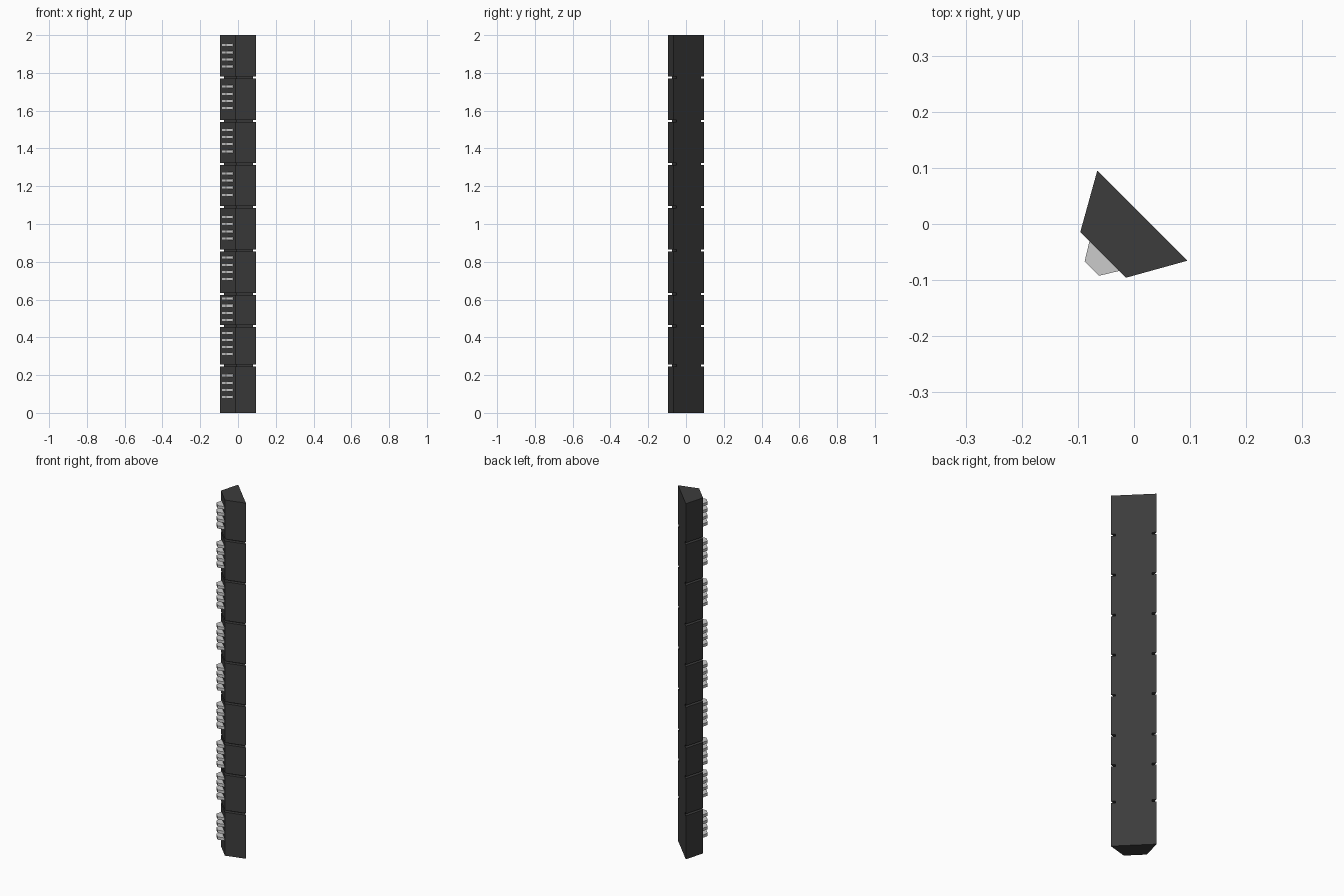
import bpy
import bmesh
from math import sqrt

if "Cube" in bpy.data.objects:
    bpy.data.objects.remove(bpy.data.objects["Cube"])


def to_world(t, n, z):
    # t runs along the wide faces, n points diagonally out toward front-left
    return ((t - n) / sqrt(2), (-t - n) / sqrt(2), z)


def loft(name, groups, mat=None):
    """Each group is a list of (profile, z) rings skinned into a closed solid."""
    bm = bmesh.new()
    for rings in groups:
        loops = [[bm.verts.new(to_world(t, n, z)) for t, n in prof] for prof, z in rings]
        for a, b in zip(loops, loops[1:]):
            for i in range(len(a)):
                j = (i + 1) % len(a)
                bm.faces.new((a[i], a[j], b[j], b[i]))
        bm.faces.new(loops[0])
        bm.faces.new(loops[-1])
    bmesh.ops.recalc_face_normals(bm, faces=bm.faces)
    mesh = bpy.data.meshes.new(name)
    bm.to_mesh(mesh)
    bm.free()
    obj = bpy.data.objects.new(name, mesh)
    bpy.context.collection.objects.link(obj)
    if mat:
        mesh.materials.append(mat)
    return obj


def trapezoid(back_half, back_n, front_half, front_n, centre=0.0):
    return [(centre - back_half, back_n), (centre + back_half, back_n),
            (centre + front_half, front_n), (centre - front_half, front_n)]


dark = bpy.data.materials.new("dark_casing")
dark.diffuse_color = (0.045, 0.045, 0.045, 1)
dark.use_nodes = True
dark.node_tree.nodes["Principled BSDF"].inputs["Base Color"].default_value = dark.diffuse_color

# Casing: trapezoid column with grooves on all sides but the flat back
outer = trapezoid(0.1135, -0.021, 0.0575, 0.078)
inner = trapezoid(0.0905, -0.021, 0.046, 0.058)
GAP = 0.0055
rings = [(outer, 0.0)]
for z in (0.25, 0.459, 0.63, 0.86, 1.089, 1.317, 1.546, 1.775):
    rings += [(outer, z - GAP), (inner, z - GAP), (inner, z + GAP), (outer, z + GAP)]
rings.append((outer, 2.0))
loft("segmented_casing", [rings], dark)

# Fins: four small tapered plates on the narrow face of each segment
fin = trapezoid(0.038, 0.077, 0.018, 0.1095, 0.003)
for k, top in enumerate((0.197, 0.424, 0.605, 0.822, 1.037, 1.268, 1.498, 1.727, 1.947)):
    plates = []
    for i in range(4):
        z = top - i * 0.0378
        plates.append([(fin, z - 0.008), (fin, z + 0.008)])
    loft(f"fin_group_{k + 1}", plates)
